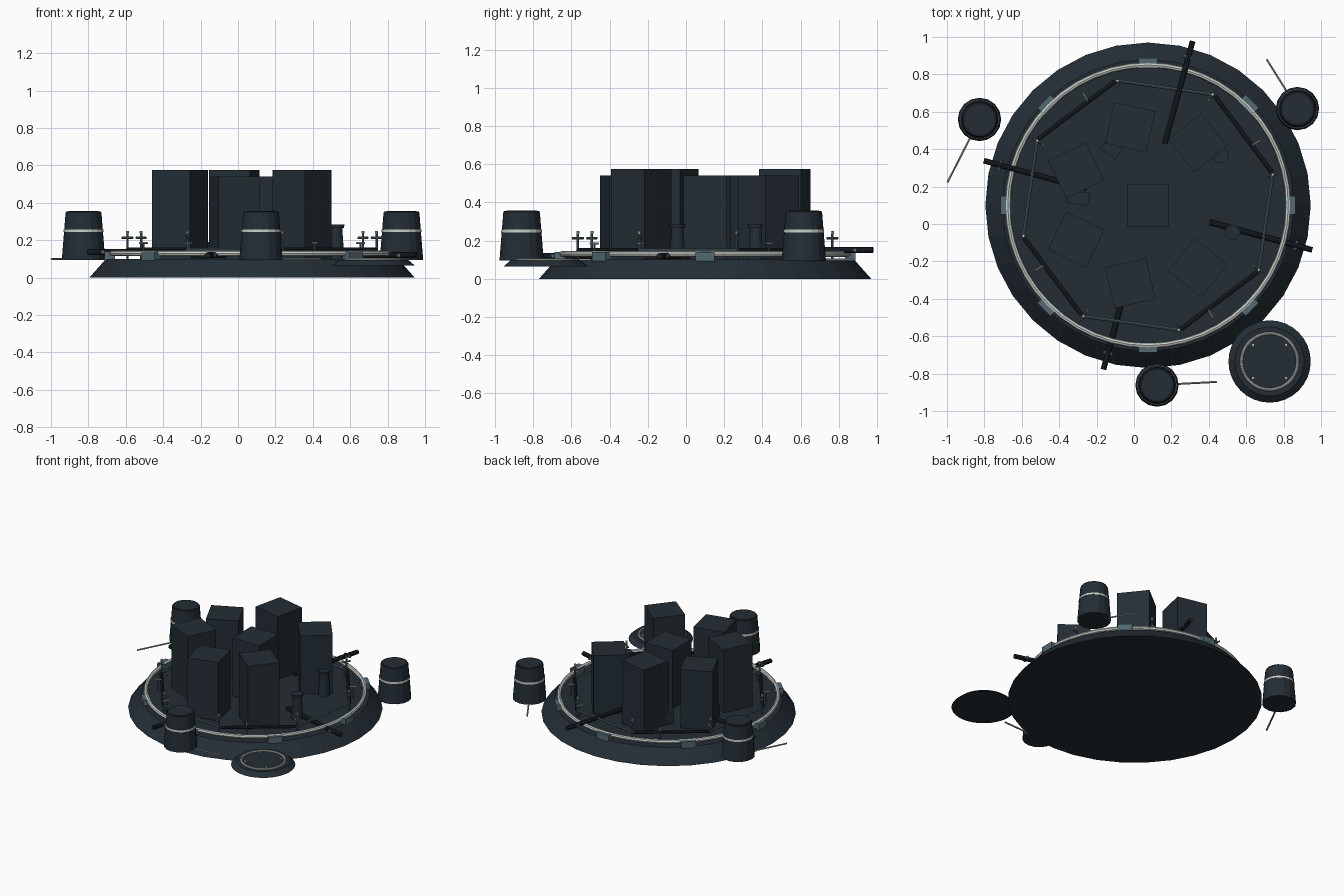
import bpy
from math import cos, sin, pi, radians
from mathutils import Vector

cube = bpy.data.objects.get("Cube")
if cube:
    bpy.data.objects.remove(cube, do_unlink=True)


def material(name, rgb):
    m = bpy.data.materials.new(name)
    m.use_nodes = True
    col = (*rgb, 1)
    m.diffuse_color = col
    m.node_tree.nodes["Principled BSDF"].inputs["Base Color"].default_value = col
    return m


SLATE = material("dark slate", (0.017, 0.027, 0.036))
IRON = material("black iron", (0.010, 0.015, 0.020))
TEAL = material("grey teal", (0.085, 0.14, 0.17))
PALE = material("pale grey", (0.58, 0.62, 0.58))
ROD = material("dull green grey", (0.34, 0.41, 0.38))

CX, CY = 0.075, 0.1    # centre of the main platform


def polar(r, deg, z, cx=CX, cy=CY):
    a = radians(deg)
    return Vector((cx + r * cos(a), cy + r * sin(a), z))


def finish(name, mat):
    ob = bpy.context.object
    ob.name = name
    ob.data.materials.append(mat)
    return ob


def frustum(name, mat, x, y, z0, z1, r0, r1, sides):
    bpy.ops.mesh.primitive_cone_add(vertices=sides, radius1=r0, radius2=r1,
                                    depth=z1 - z0, location=(x, y, (z0 + z1) / 2))
    return finish(name, mat)


def box(name, mat, loc, size, deg=0):
    bpy.ops.mesh.primitive_cube_add(size=1, location=loc, rotation=(0, 0, radians(deg)))
    ob = finish(name, mat)
    ob.scale = size
    return ob


def bar(name, mat, a, b, r, sides=8):
    d = b - a
    bpy.ops.mesh.primitive_cylinder_add(vertices=sides, radius=r, depth=d.length,
                                        location=(a + b) / 2)
    ob = finish(name, mat)
    ob.rotation_euler = d.to_track_quat('Z', 'Y').to_euler()
    return ob


def ring(name, mat, x, y, z, r, minor):
    bpy.ops.mesh.primitive_torus_add(major_segments=48, minor_segments=8, major_radius=r,
                                     minor_radius=minor, location=(x, y, z))
    bpy.ops.object.shade_smooth_by_angle()
    return finish(name, mat)


# Main platform and its pipe ring
frustum("platform", SLATE, CX, CY, 0, 0.09, 0.87, 0.79, 32)
frustum("deck", SLATE, CX, CY, 0.09, 0.1, 0.79, 0.78, 32)
ring("pipe_ring", PALE, CX, CY, 0.13, 0.75, 0.015)
for i in range(8):
    box("pipe_clamp", TEAL, polar(0.76, i * 45, 0.117), (0.055, 0.1, 0.048), i * 45)

# Towers: one in the middle and six on a seven-fold circle
box("centre_tower", SLATE, (CX, CY, 0.32), (0.225, 0.225, 0.44))
for i in range(1, 7):
    deg = i * 360 / 7
    top = 0.54 if i % 2 else 0.575
    box("tower", SLATE, polar(0.427, deg, (top + 0.1) / 2), (0.225, 0.225, top - 0.1), -deg)

# Railing: octagon with alternating bars and crossed posts
FIRST = 81.8
for i in range(8):
    mid = FIRST + i * 45
    a, b = polar(0.686, mid - 22, 0.15), polar(0.686, mid + 22, 0.15)
    light = i % 2 == 0
    bar("railing", TEAL if light else IRON, a, b, 0.009 if light else 0.012)
    if light:
        for side in (-22, 22):
            deg = mid + side
            bar("rail_post", TEAL, polar(0.686, deg, 0.1), polar(0.686, deg, 0.245), 0.006)
            bar("post_arm", TEAL, polar(0.655, deg, 0.213), polar(0.717, deg, 0.213), 0.006)
            bar("post_cap", PALE, polar(0.686, deg, 0.235), polar(0.686, deg, 0.25), 0.008)

# Small pale pegs on the railing
for quarter in range(4):
    for off in (30, 60):
        deg = quarter * 90 + off
        bar("peg", PALE, polar(0.645, deg, 0.185), polar(0.695, deg, 0.185), 0.005)
        bar("peg_stem", TEAL, polar(0.67, deg, 0.1), polar(0.67, deg, 0.185), 0.005)

# Long radial beams with a pivot near the rim
for i, z in enumerate((0.15, 0.137, 0.12, 0.12)):
    deg = 74.8 + i * 90
    bar("radial_beam", IRON, polar(0.34, deg, z), polar(0.91, deg, z), 0.016, 10)
    p = polar(0.82, deg, z)
    t = Vector((-sin(radians(deg)), cos(radians(deg)), 0)) * 0.027
    bar("beam_pivot", TEAL, p - t, p + t, 0.011)

# Deck bollards and low crates
for x, y in ((0.527, -0.045), (0.463, 0.366)):
    frustum("bollard", SLATE, x, y, 0.1, 0.27, 0.042, 0.03, 12)
    frustum("bollard_cap", SLATE, x, y, 0.265, 0.285, 0.04, 0.042, 12)
box("crate", SLATE, (-0.115, 0.41, 0.145), (0.1, 0.09, 0.09), -35)
box("crate", SLATE, (-0.3, 0.14, 0.145), (0.12, 0.07, 0.09), -8)

# Drums around the platform, each with a pale band and a thin rod
for x, y, deg, reach in ((-0.826, 0.559, 243, 0.378), (0.874, 0.617, 122, 0.31),
                         (0.123, -0.861, 3, 0.32)):
    frustum("drum", SLATE, x, y, 0.095, 0.345, 0.116, 0.096, 16)
    frustum("drum_lid", IRON, x, y, 0.345, 0.355, 0.096, 0.092, 16)
    frustum("drum_top", SLATE, x, y, 0.354, 0.357, 0.08, 0.08, 16)
    frustum("drum_band", PALE, x, y, 0.243, 0.257, 0.107, 0.106, 16)
    bar("drum_rod", ROD, polar(0.08, deg, 0.1, x, y), polar(reach, deg, 0.1, x, y), 0.006, 6)

# Small round pad
PX, PY = 0.725, -0.735
frustum("pad", SLATE, PX, PY, 0.065, 0.095, 0.22, 0.185, 32)
ring("pad_ring", PALE, PX, PY, 0.098, 0.15, 0.008)
for i in range(4):
    p = polar(0.125, 45 + i * 90, 0, PX, PY)
    frustum("pad_stud", PALE, p.x, p.y, 0.09, 0.105, 0.008, 0.008, 8)
